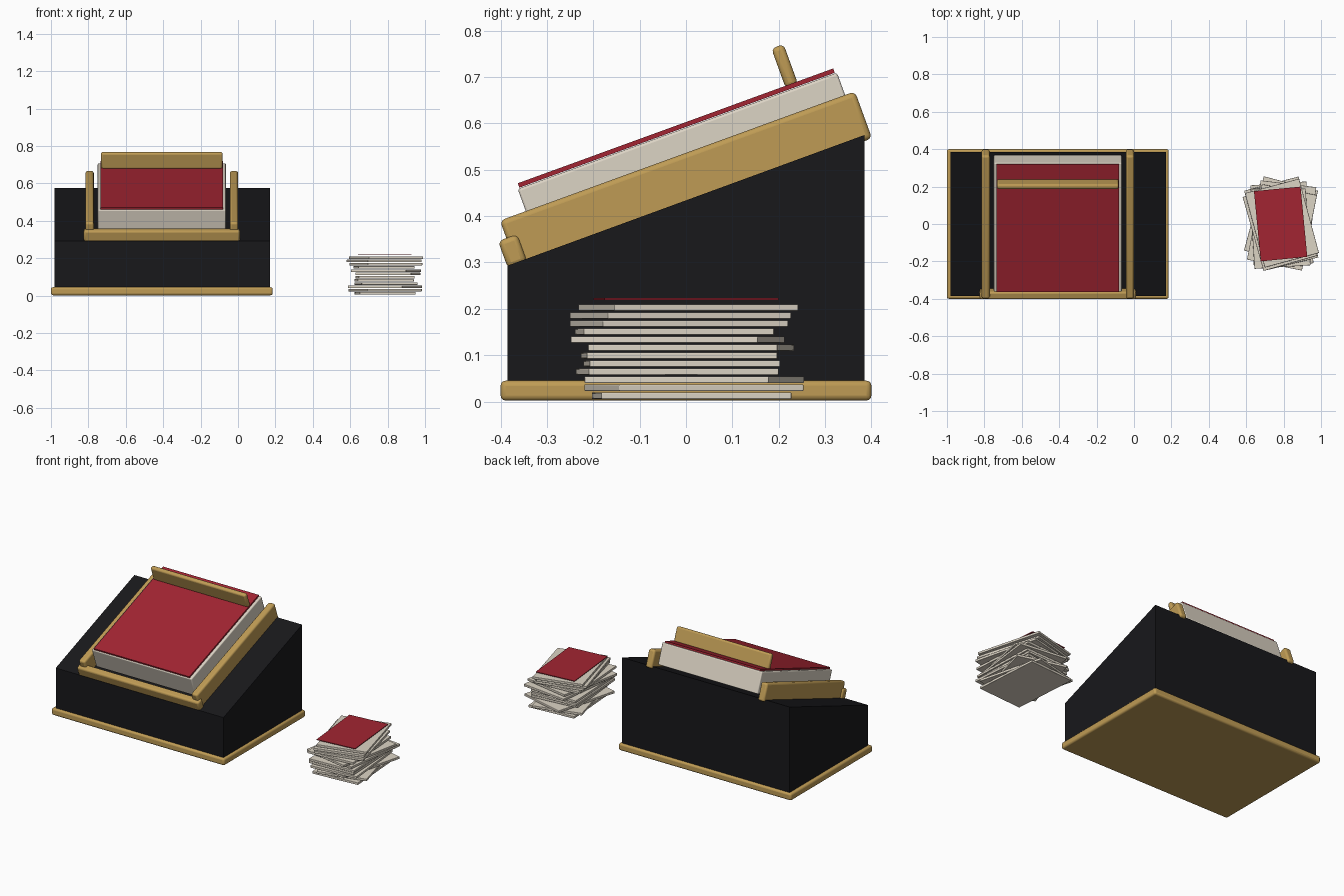
import bpy, bmesh, math

if "Cube" in bpy.data.objects:
    bpy.data.objects.remove(bpy.data.objects["Cube"])

TILT = math.radians(20)


def material(name, rgb):
    m = bpy.data.materials.new(name)
    m.diffuse_color = (*rgb, 1)
    m.use_nodes = True
    m.node_tree.nodes["Principled BSDF"].inputs["Base Color"].default_value = m.diffuse_color
    return m


GOLD = material("gold_wood", (0.52, 0.33, 0.09))
BLACK = material("black_body", (0.009, 0.009, 0.011))
PAPER = material("paper", (0.72, 0.66, 0.56))
RED = material("red_cover", (0.36, 0.018, 0.032))


def finish(name, bm, mat, loc, rot, bevel):
    bmesh.ops.recalc_face_normals(bm, faces=bm.faces)
    mesh = bpy.data.meshes.new(name)
    bm.to_mesh(mesh)
    bm.free()
    mesh.materials.append(mat)
    ob = bpy.data.objects.new(name, mesh)
    bpy.context.collection.objects.link(ob)
    ob.location, ob.rotation_euler = loc, rot
    if bevel:
        mod = ob.modifiers.new("rounded_edges", 'BEVEL')
        mod.width, mod.segments = bevel, 3
        bpy.context.view_layer.objects.active = ob
        ob.select_set(True)
        bpy.ops.object.shade_smooth_by_angle(angle=math.radians(35))
        ob.select_set(False)
    return ob


def box(name, size, loc, mat, rot=(0, 0, 0), bevel=0.0):
    bm = bmesh.new()
    bmesh.ops.create_cube(bm, size=1)
    bmesh.ops.scale(bm, vec=size, verts=bm.verts)
    return finish(name, bm, mat, loc, rot, bevel)


def tilted(name, size, loc, mat, bevel=0.0):
    return box(name, size, loc, mat, (TILT, 0, 0), bevel)


# Sloped body, extruded from its side profile
bm = bmesh.new()
profile = [(-0.385, 0.004), (0.385, 0.004), (0.385, 0.575), (-0.385, 0.293)]
face = bm.faces.new([bm.verts.new((-0.98, y, z)) for y, z in profile])
ext = bmesh.ops.extrude_face_region(bm, geom=[face])
bmesh.ops.translate(bm, vec=(1.15, 0, 0),
                    verts=[v for v in ext["geom"] if isinstance(v, bmesh.types.BMVert)])
finish("sloped_body", bm, BLACK, (0, 0, 0), (0, 0, 0), 0)

# Base trim
box("base_trim", (1.185, 0.8, 0.043), (-0.4075, 0, 0.0235), GOLD, bevel=0.011)

# Tray rails and front ledge
for side, x in (("left", -0.793), ("right", -0.022)):
    tilted(side + "_rail", (0.044, 0.815, 0.108), (x, 0, 0.479), GOLD, 0.011)
tilted("front_ledge", (0.835, 0.044, 0.063), (-0.4075, -0.374, 0.324), GOLD, 0.011)

# Paper block, its cover and the retaining bar
tilted("paper_block", (0.685, 0.733, 0.13), (-0.4075, 0.0035, 0.523), PAPER, 0.006)
tilted("block_cover", (0.655, 0.724, 0.01), (-0.4075, -0.021, 0.590), RED)
tilted("retaining_bar", (0.65, 0.028, 0.092), (-0.4075, 0.213, 0.723), GOLD, 0.01)

# Loose sheets: turn in degrees, x shift, y shift
sheets = [(4, 0, .012), (14.6, 0, .017), (-15, 0, .018), (5.4, .005, -.019),
          (2.5, -.005, -.009), (2.5, 0, -.015), (-7, .015, .011), (-11.3, .005, -.018),
          (3.7, -.005, -.025), (13.8, .005, -.015), (15.9, -.005, -.012), (15, .005, .005)]
for i, (turn, dx, dy) in enumerate(sheets):
    box(f"loose_sheet_{i + 1}", (0.30, 0.411, 0.014), (0.786 + dx, dy, 0.0125 + 0.0173 * i),
        PAPER, (0, 0, math.radians(turn)), 0.002)
box("top_sheet", (0.25, 0.377, 0.004), (0.784, 0, 0.221), RED, (0, 0, math.radians(5.5)))
